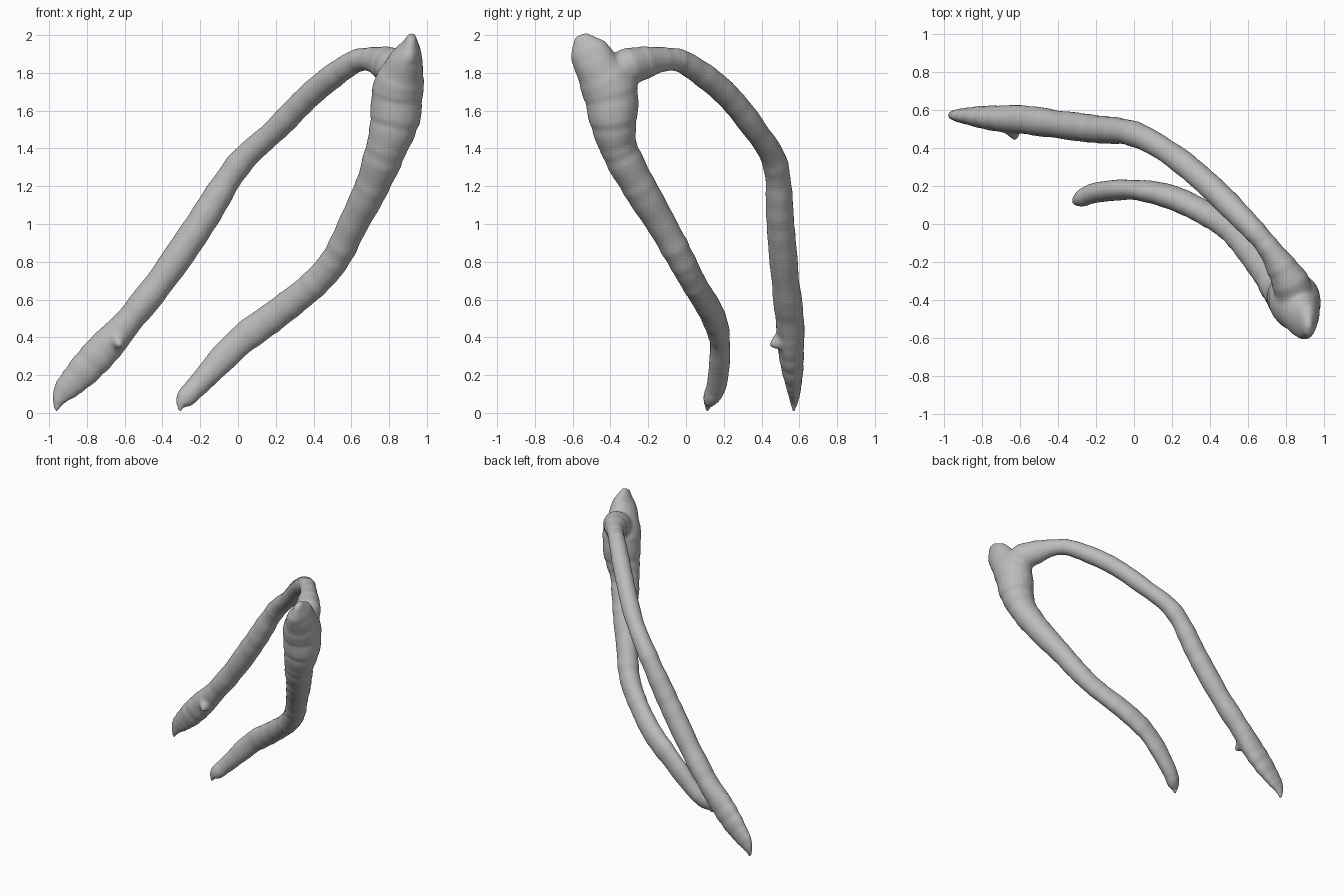
import bpy
import bmesh
import math
import random
from mathutils import Vector

if "Cube" in bpy.data.objects:
    bpy.data.objects.remove(bpy.data.objects["Cube"], do_unlink=True)

random.seed(4)
SIDES, STEPS = 20, 6

grey = bpy.data.materials.new("plain_grey")
grey.use_nodes = True
grey.diffuse_color = (0.5, 0.5, 0.5, 1)
grey.node_tree.nodes["Principled BSDF"].inputs["Base Color"].default_value = grey.diffuse_color


def spline(points):
    """Interpolate smoothly through points given as (x, y, z, depth radius, side radius)."""
    padded = [points[0]] + points + [points[-1]]
    samples = []
    for a, b, c, d in zip(padded, padded[1:], padded[2:], padded[3:]):
        for step in range(STEPS):
            t = step / STEPS
            samples.append([
                0.5 * (2 * q + (r - p) * t
                       + (2 * p - 5 * q + 4 * r - s) * t * t
                       + (3 * q - p - 3 * r + s) * t * t * t)
                for p, q, r, s in zip(a, b, c, d)])
    samples.append(list(points[-1]))
    return samples


def add_tube(mesh, points, wobble=0.0):
    """Sweep an oval ring along the spline, closing both ends."""
    samples = spline(points)
    centres = [Vector(s[:3]) for s in samples]
    rings = []
    for i, sample in enumerate(samples):
        tangent = (centres[min(i + 1, len(centres) - 1)] - centres[max(i - 1, 0)]).normalized()
        side = Vector((0, 1, 0))
        side = (side - tangent * side.dot(tangent)).normalized()
        across = tangent.cross(side)
        swell = 1 + random.uniform(-wobble, wobble)
        ring = []
        for k in range(SIDES):
            angle = math.tau * k / SIDES
            offset = side * (math.cos(angle) * sample[4]) + across * (math.sin(angle) * sample[3])
            ring.append(mesh.verts.new(centres[i] + offset * swell))
        rings.append(ring)
    for lower, upper in zip(rings, rings[1:]):
        for k in range(SIDES):
            n = (k + 1) % SIDES
            mesh.faces.new((lower[k], lower[n], upper[n], upper[k]))
    mesh.faces.new(rings[0][::-1])
    mesh.faces.new(rings[-1])


# Trunk stub that runs down into the short front branch
front_branch = [
    (.92, -.56, 2.0, .02, .035), (.91, -.525, 1.93, .055, .095),
    (.885, -.48, 1.85, .1, .12), (.845, -.4, 1.7, .135, .145),
    (.83, -.385, 1.55, .13, .125), (.785, -.355, 1.4, .11, .1),
    (.71, -.25, 1.2, .09, .09), (.61, -.13, 1.0, .08, .08),
    (.52, -.03, .82, .078, .075), (.4, .045, .68, .076, .065),
    (.2, .14, .52, .08, .065), (0, .18, .37, .08, .055),
    (-.2, .165, .16, .062, .055), (-.28, .13, .075, .05, .04),
    (-.305, .115, .035, .022, .018), (-.308, .11, 0, .006, .006)]

# Long rear branch that arches out of the top of the trunk
rear_branch = [
    (.85, -.41, 1.77, .1, .1), (.83, -.32, 1.825, .105, .1),
    (.76, -.2, 1.858, .085, .075), (.69, -.1, 1.872, .064, .06),
    (.6, 0, 1.85, .062, .062), (.4, .2, 1.7, .068, .068),
    (.2, .365, 1.5, .064, .064), (0, .475, 1.31, .07, .068),
    (-.2, .5, 1.0, .078, .073), (-.4, .525, .71, .078, .075),
    (-.58, .55, .485, .074, .075), (-.7, .555, .35, .09, .07),
    (-.82, .565, .22, .085, .055), (-.92, .572, .115, .062, .035),
    (-.955, .572, .05, .028, .02), (-.96, .57, 0, .006, .006)]

# Small thorn on the rear branch
thorn = [(-.66, .55, .4, .05, .05), (-.635, .49, .375, .04, .045), (-.625, .445, .355, .01, .012)]

mesh = bmesh.new()
add_tube(mesh, front_branch, 0.04)
add_tube(mesh, rear_branch, 0.04)
add_tube(mesh, thorn)
bmesh.ops.recalc_face_normals(mesh, faces=mesh.faces)
data = bpy.data.meshes.new("forked_vessel")
mesh.to_mesh(data)
mesh.free()
data.materials.append(grey)

vessel = bpy.data.objects.new("forked_vessel", data)
bpy.context.collection.objects.link(vessel)

# Fuse the branches into one skin and soften the fork
fuse = vessel.modifiers.new("fuse", "REMESH")
fuse.mode = "VOXEL"
fuse.voxel_size = 0.012
fuse.use_smooth_shade = True
soften = vessel.modifiers.new("soften", "SMOOTH")
soften.factor = 0.5
soften.iterations = 6
